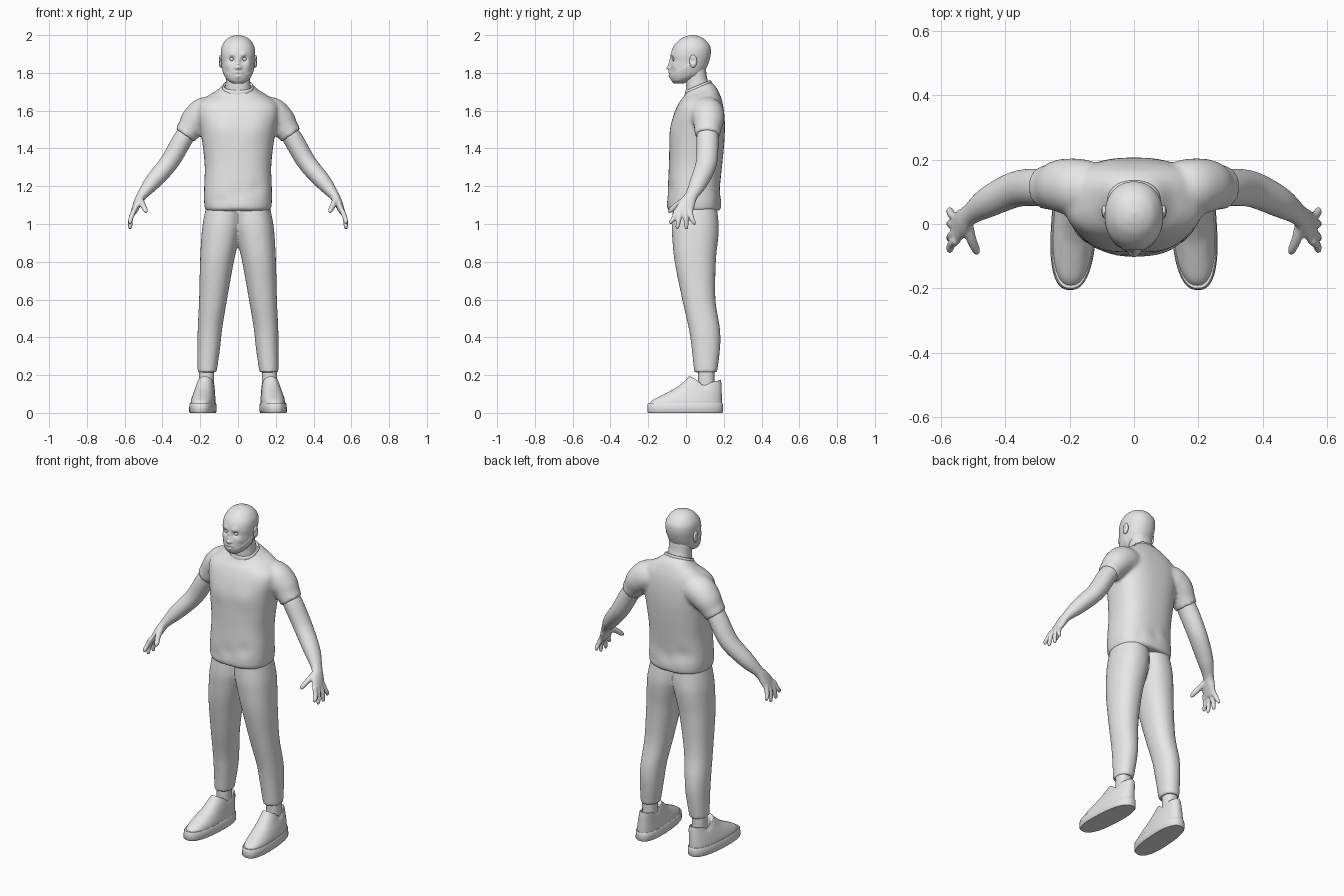
import bpy, bmesh, math
from mathutils import Vector, Matrix

if "Cube" in bpy.data.objects:
    bpy.data.objects.remove(bpy.data.objects["Cube"])

grey = bpy.data.materials.new("plain grey")
grey.use_nodes = True
grey.diffuse_color = (0.8, 0.8, 0.8, 1)
grey.node_tree.nodes["Principled BSDF"].inputs["Base Color"].default_value = grey.diffuse_color


def blend_rows(rows, steps):
    """Catmull-Rom interpolation between rows of numbers."""
    out, last = [], len(rows) - 1
    for i in range(last):
        quad = zip(rows[max(i - 1, 0)], rows[i], rows[i + 1], rows[min(i + 2, last)])
        quad = list(quad)
        for k in range(steps):
            t = k / steps
            out.append([b + t / 2 * (c - a + t * (2*a - 5*b + 4*c - d + t * (3*(b - c) + d - a)))
                        for a, b, c, d in quad])
    out.append(list(rows[last]))
    return out


def unit_ring(count, power):
    for i in range(count):
        angle = math.tau * i / count
        c, s = math.cos(angle), math.sin(angle)
        yield (math.copysign(abs(c) ** (2 / power), c),
               math.copysign(abs(s) ** (2 / power), s))


def skin(bm, rings):
    """Bridge rings of points and close both ends."""
    rings = [[bm.verts.new(p) for p in ring] for ring in rings]
    for low, high in zip(rings, rings[1:]):
        for i in range(len(low)):
            j = (i + 1) % len(low)
            bm.faces.new((low[i], low[j], high[j], high[i]))
    bm.faces.new(rings[0])
    bm.faces.new(rings[-1])


def stack(bm, rows, side=1, power=2.3, count=48, steps=6):
    """Loft level rings; row = z, x from, x to, y from, y to, tilt."""
    rings = []
    for z, x0, x1, y0, y1, tilt in blend_rows(rows, steps):
        rx, ry = (x1 - x0) / 2, (y1 - y0) / 2
        rings.append([(side * (x0 + rx + rx * c), y0 + ry + ry * s, z + tilt * ry * s)
                      for c, s in unit_ring(count, power)])
    skin(bm, rings)


def sweep(bm, rows, side=1, count=28, steps=6):
    """Loft rings across a path; row = x, y, z, thickness radius, width radius."""
    rows = blend_rows(rows, steps)
    centres = [Vector(r[:3]) for r in rows]
    rings = []
    for i, row in enumerate(rows):
        along = (centres[min(i + 1, len(rows) - 1)] - centres[max(i - 1, 0)]).normalized()
        wide = Vector((0, 1, 0))
        wide = (wide - wide.dot(along) * along).normalized()
        thick = along.cross(wide)
        ring = [centres[i] + thick * row[3] * c + wide * row[4] * s
                for c, s in unit_ring(count, 2)]
        rings.append([(side * p.x, p.y, p.z) for p in ring])
    skin(bm, rings)


def push(bm, centre, radius, shift):
    """Soft sculpting dab."""
    for v in bm.verts:
        d = (v.co - Vector(centre)).length / radius
        if d < 3:
            v.co += Vector(shift) * math.exp(-d * d)


def finish(name, bm, voxel=0, relax=4):
    bmesh.ops.recalc_face_normals(bm, faces=bm.faces)
    mesh = bpy.data.meshes.new(name)
    bm.to_mesh(mesh)
    bm.free()
    mesh.materials.append(grey)
    ob = bpy.data.objects.new(name, mesh)
    bpy.context.collection.objects.link(ob)
    bpy.ops.object.select_all(action='DESELECT')
    ob.select_set(True)
    bpy.context.view_layer.objects.active = ob
    bpy.ops.object.shade_smooth_by_angle(angle=math.radians(45))
    if voxel:
        fuse = ob.modifiers.new("fuse", 'REMESH')
        fuse.mode, fuse.voxel_size, fuse.use_smooth_shade = 'VOXEL', voxel, True
        soft = ob.modifiers.new("soften", 'SMOOTH')
        soft.factor, soft.iterations = 0.5, relax
    return ob


def centred(rows):
    """Rows of z, half width, y from, y to, tilt made into full rows."""
    return [(z, -w, w, y0, y1, t) for z, w, y0, y1, t in rows]


def ball(bm, centre, size):
    where = Matrix.Translation(centre) @ Matrix.Diagonal((*size, 1))
    bmesh.ops.create_uvsphere(bm, u_segments=24, v_segments=16, radius=1, matrix=where)


# Head with sculpted face
bm = bmesh.new()
stack(bm, centred([
    (1.745, .028, -.066, -.01, 0), (1.76, .052, -.078, .03, 0), (1.785, .07, -.086, .085, 0),
    (1.82, .082, -.084, .106, 0), (1.86, .087, -.081, .122, 0), (1.9, .091, -.08, .131, 0),
    (1.94, .086, -.066, .128, 0), (1.975, .064, -.035, .102, 0), (1.993, .035, -.002, .07, 0),
    (2, .004, .03, .038, 0)]), count=112, steps=8, power=2.15)
for v in bm.verts:  # beard stands slightly proud of the cheeks
    if v.co.y < 0.025 and v.co.z < 1.8 + 0.6 * (v.co.y + 0.06):
        v.co.x *= 1.035
for s in (1, -1):
    push(bm, (s * .033, -.075, 1.872), .015, (0, .014, 0))
    push(bm, (s * .032, -.078, 1.897), .014, (0, -.006, 0))
    push(bm, (s * .014, -.085, 1.826), .009, (0, -.007, 0))
    push(bm, (s * .018, -.085, 1.803), .012, (0, -.005, 0))
    push(bm, (s * .05, -.06, 1.84), .02, (s * .003, -.003, 0))
push(bm, (0, -.088, 1.828), .013, (0, -.02, 0))
push(bm, (0, -.085, 1.848), .011, (0, -.011, 0))
push(bm, (0, -.082, 1.868), .01, (0, -.007, 0))
push(bm, (0, -.088, 1.803), .01, (0, -.006, 0))
push(bm, (0, -.088, 1.782), .011, (0, -.006, 0))
for k in range(-3, 4):  # mouth crease
    push(bm, (k * .006, -.091, 1.793), .005, (0, .0025, 0))
finish("head", bm)

for side, word in ((1, "left"), (-1, "right")):
    bm = bmesh.new()
    ball(bm, (side * .033, -.06, 1.872), (.012, .012, .01))
    finish(word + "_eye", bm)
    bm = bmesh.new()
    ball(bm, (side * .092, .038, 1.862), (.011, .02, .034))
    push(bm, (side * .103, .034, 1.865), .012, (side * -.009, 0, 0))
    finish(word + "_ear", bm)

# Neck
bm = bmesh.new()
stack(bm, centred([(1.66, .074, .0, .135, .3), (1.72, .067, .0, .123, .3),
                   (1.77, .064, -.002, .111, .1), (1.83, .064, -.01, .105, 0)]))
finish("neck", bm)

# Shirt body and sleeves, fused
bm = bmesh.new()
stack(bm, centred([
    (1.07, .168, -.088, .174, 0), (1.085, .176, -.1, .185, 0), (1.13, .18, -.101, .187, 0),
    (1.2, .179, -.096, .181, 0), (1.3, .176, -.091, .19, 0), (1.4, .185, -.088, .2, 0),
    (1.5, .2, -.081, .206, 0), (1.58, .215, -.064, .203, 0), (1.635, .208, -.046, .193, .08),
    (1.672, .165, -.029, .178, .17), (1.7, .115, -.011, .16, .28),
    (1.727, .08, 0, .13, .42)]), power=2.5)
for side in (1, -1):
    sweep(bm, [(.1, .105, 1.59, .07, .08), (.17, .112, 1.585, .088, .09),
               (.222, .118, 1.55, .08, .084), (.255, .115, 1.505, .067, .072),
               (.282, .113, 1.468, .06, .066)], side)
    push(bm, (side * .09, -.08, 1.5), .07, (0, -.008, 0))
for k, height in enumerate((1.12, 1.155, 1.19)):  # loose folds above the hem
    push(bm, ((k - 1) * .1, -.09, height), .035, (0, .006, 0))
    push(bm, ((1 - k) * .1, .18, height), .035, (0, -.006, 0))
finish("shirt", bm, voxel=.01)

# Collar band
bm = bmesh.new()
stack(bm, centred([(1.712, .083, -.006, .136, .4), (1.727, .083, -.006, .134, .42),
                   (1.735, .077, -.001, .128, .42), (1.728, .07, .004, .122, .42)]))
finish("collar", bm)

# Trousers
bm = bmesh.new()
for side in (1, -1):
    stack(bm, [(1.11, -.02, .165, -.066, .16, 0), (1, -.02, .187, -.075, .173, 0),
               (.93, -.008, .194, -.073, .171, 0), (.8, .022, .201, -.06, .158, 0),
               (.6, .058, .206, -.02, .156, 0), (.45, .083, .213, .014, .179, 0),
               (.35, .094, .214, .029, .181, 0), (.215, .113, .214, .044, .165, 0)],
          side, power=2.2)
finish("trousers", bm, voxel=.009)

for side, word in ((1, "left"), (-1, "right")):
    # Arm, palm and digits, fused
    bm = bmesh.new()
    sweep(bm, [(.24, .115, 1.52, .045, .055), (.29, .114, 1.452, .052, .058),
               (.365, .108, 1.325, .05, .056), (.452, .068, 1.222, .043, .048),
               (.508, .03, 1.152, .027, .034), (.53, .008, 1.112, .023, .042),
               (.552, -.014, 1.062, .015, .048), (.555, -.016, 1.05, .01, .042)], side)
    for base, tip, low in ((-.05, -.08, 1), (-.027, -.045, .975), (-.003, .002, .973), (.02, .042, .995)):
        sweep(bm, [(.55, base, 1.075, .014, .014), (.567, (base + tip) / 2, 1.03, .013, .013),
                   (.571, tip, low + .012, .011, .011), (.57, tip, low - .001, .006, .006)],
              side, count=14)
    sweep(bm, [(.52, .005, 1.13, .02, .02), (.505, -.045, 1.102, .016, .016),
               (.49, -.08, 1.073, .013, .013), (.486, -.093, 1.06, .006, .006)], side, count=14)
    finish(word + "_arm", bm, voxel=.005, relax=5)

    # Ankle
    bm = bmesh.new()
    stack(bm, [(.09, .127, .207, .06, .152, 0), (.16, .127, .207, .064, .15, 0),
               (.25, .125, .208, .062, .152, 0)], side, count=32)
    finish(word + "_ankle", bm)

    # Shoe upper with hollow collar
    bm = bmesh.new()
    stack(bm, [(.04, .12, .25, -.198, .19, 0), (.068, .121, .247, -.175, .19, 0),
               (.1, .125, .239, -.115, .189, 0), (.13, .128, .23, -.058, .186, 0),
               (.16, .131, .222, -.002, .182, -.1), (.172, .135, .217, .02, .18, -.15),
               (.162, .142, .21, .038, .172, -.1), (.11, .142, .21, .045, .168, 0)],
          side, power=2.4)
    for edge in (.135, .217):
        push(bm, (side * edge, .095, .17), .032, (0, 0, -.028))
    push(bm, (side * .176, .02, .18), .03, (0, 0, .01))
    push(bm, (side * .176, .18, .155), .035, (0, .004, .015))
    # Sole slab
    sole = bmesh.new()
    stack(sole, [(0, .12, .252, -.2, .192, 0), (.006, .115, .257, -.205, .196, 0),
                 (.045, .116, .255, -.204, .196, 0), (.052, .12, .251, -.199, .192, 0)],
          side, power=2.5, steps=1)
    for part, mesh_data in (("shoe", bm), ("sole", sole)):
        for v in mesh_data.verts:  # toes turn slightly outward
            v.co.x -= side * 0.06 * v.co.y
        finish(word + "_" + part, mesh_data)
